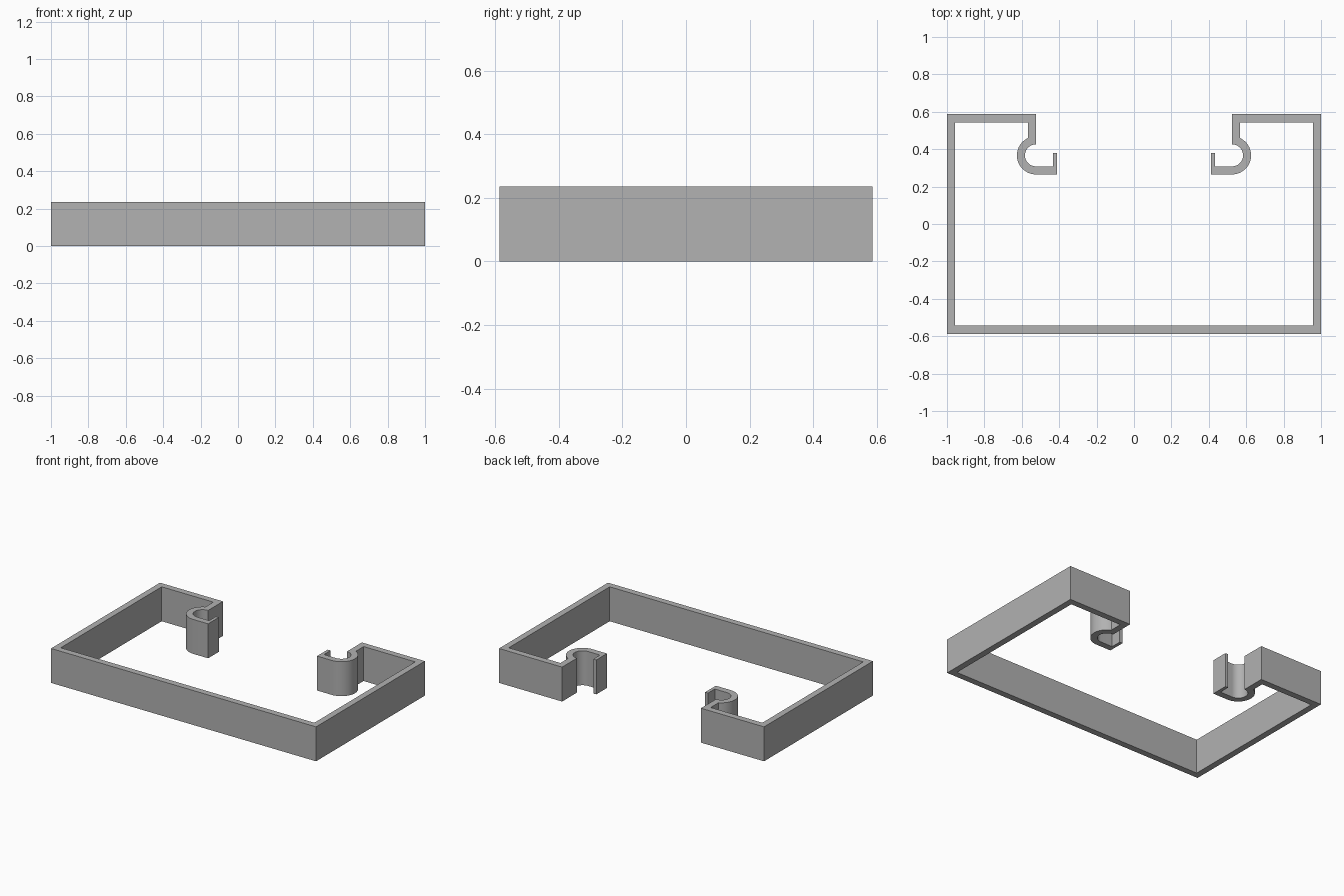
import bpy, bmesh
from math import sin, cos, acos, pi

cube = bpy.data.objects.get("Cube")
if cube:
    bpy.data.objects.remove(cube)

HALF_X, HALF_Y, HEIGHT, WALL = 1.0, 0.587, 0.235, 0.043
TAB_X = 0.524                      # inner end of each back tab
HOOK_Y, R_IN = 0.367, 0.059        # centre and bore of each round hook
R_OUT = R_IN + WALL
LIP_X, LIP_TOP, LIP_WALL = 0.411, 0.38, 0.022


def arc(radius, start, end, steps=24):
    """Points on a circle around the hook centre."""
    angles = [start + (end - start) * i / steps for i in range(steps + 1)]
    return [(TAB_X + radius * cos(a), HOOK_Y + radius * sin(a)) for a in angles]


# Outline of the left half: outside of the frame, round the hook, back inside
half = [(HALF_X, -HALF_Y), (HALF_X, HALF_Y), (TAB_X, HALF_Y)]
half += arc(R_IN, pi / 2, -pi / 2)
half += [(LIP_X + LIP_WALL, HOOK_Y - R_IN), (LIP_X + LIP_WALL, LIP_TOP),
         (LIP_X, LIP_TOP), (LIP_X, HOOK_Y - R_OUT)]
half += arc(R_OUT, -pi / 2, acos(WALL / R_OUT))
half += [(TAB_X + WALL, HALF_Y - WALL), (HALF_X - WALL, HALF_Y - WALL),
         (HALF_X - WALL, WALL - HALF_Y)]
outline = half + [(-x, y) for x, y in reversed(half)]

# Extrude the whole outline upwards
bm = bmesh.new()
base = bm.faces.new([bm.verts.new((x, y, 0)) for x, y in outline])
top = bmesh.ops.extrude_face_region(bm, geom=[base], use_keep_orig=True)
bmesh.ops.translate(bm, vec=(0, 0, HEIGHT),
                    verts=[v for v in top["geom"] if isinstance(v, bmesh.types.BMVert)])
bmesh.ops.recalc_face_normals(bm, faces=bm.faces)
mesh = bpy.data.meshes.new("clip_frame")
bm.to_mesh(mesh)
bm.free()

# Plain grey material
grey = bpy.data.materials.new("grey")
grey.use_nodes = True
colour = (0.445, 0.445, 0.445, 1)
grey.diffuse_color = colour
grey.node_tree.nodes["Principled BSDF"].inputs["Base Color"].default_value = colour
mesh.materials.append(grey)

frame = bpy.data.objects.new("clip_frame", mesh)
bpy.context.collection.objects.link(frame)
bpy.ops.object.select_all(action="DESELECT")
frame.select_set(True)
bpy.context.view_layer.objects.active = frame
bpy.ops.object.shade_smooth_by_angle(angle=pi / 6)
